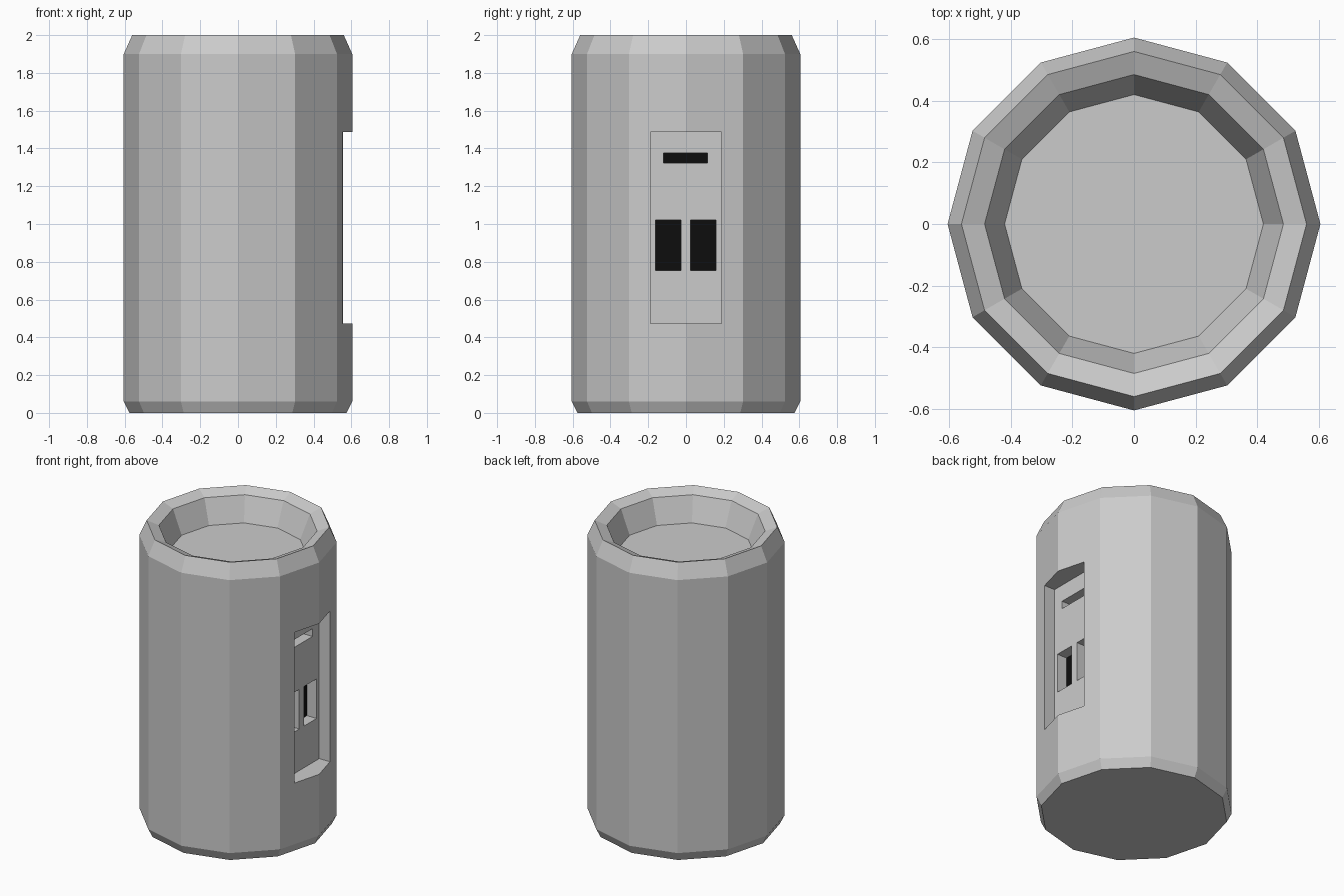
import bpy, bmesh, math

if "Cube" in bpy.data.objects:
    bpy.data.objects.remove(bpy.data.objects["Cube"])

SIDES = 12


def material(name, rgb):
    m = bpy.data.materials.new(name)
    m.diffuse_color = (*rgb, 1)
    m.use_nodes = True
    m.node_tree.nodes["Principled BSDF"].inputs["Base Color"].default_value = m.diffuse_color
    return m


grey = material("grey_metal", (0.6, 0.6, 0.6))
black = material("black_opening", (0.004, 0.004, 0.004))


def add_object(name, bm):
    bmesh.ops.recalc_face_normals(bm, faces=bm.faces)
    me = bpy.data.meshes.new(name)
    bm.to_mesh(me)
    bm.free()
    ob = bpy.data.objects.new(name, me)
    bpy.context.collection.objects.link(ob)
    return ob


def lathe(name, profile):
    """Faceted closed body from (radius, height) rings."""
    bm = bmesh.new()
    rings = []
    for r, z in profile:
        rings.append([bm.verts.new((r * math.cos(math.tau * i / SIDES),
                                    r * math.sin(math.tau * i / SIDES), z))
                      for i in range(SIDES)])
    for a, b in zip(rings, rings[1:]):
        for i in range(SIDES):
            j = (i + 1) % SIDES
            bm.faces.new((a[i], a[j], b[j], b[i]))
    bm.faces.new(rings[0])
    bm.faces.new(rings[-1])
    return add_object(name, bm)


def box_cutter(name, x, y, z):
    bm = bmesh.new()
    bmesh.ops.create_cube(bm, size=1)
    for v in bm.verts:
        v.co = [lo if c < 0 else hi for c, (lo, hi) in zip(v.co, (x, y, z))]
    return add_object(name, bm)


# Canister: chamfered foot, straight wall, rim, dished top
body = lathe("canister_body", [(0.575, 0), (0.605, 0.06), (0.605, 1.90), (0.56, 2.0),
                               (0.485, 1.97), (0.42, 1.81)])
body.data.materials.append(grey)
body.data.materials.append(black)

# Recessed panel, then one slot and two windows cut into it
PANEL_X, BACK_X = 0.475, 0.403
cutters = [box_cutter("panel_cutter", (PANEL_X, 0.8), (-0.189, 0.187), (0.472, 1.488)),
           box_cutter("slot_cutter", (BACK_X, 0.52), (-0.118, 0.115), (1.323, 1.375))]
for side, y in (("left", (-0.161, -0.026)), ("right", (0.024, 0.159))):
    cutters.append(box_cutter(side + "_window_cutter", (BACK_X, 0.52), y, (0.753, 1.02)))

for c in cutters:
    c.hide_render = True
    mod = body.modifiers.new(c.name, 'BOOLEAN')
    mod.operation = 'DIFFERENCE'
    mod.solver = 'EXACT'
    mod.object = c

# Bake the cuts and remove the helpers
bpy.context.view_layer.update()
deps = bpy.context.evaluated_depsgraph_get()
mesh = bpy.data.meshes.new_from_object(body.evaluated_get(deps))
body.modifiers.clear()
body.data = mesh
for c in cutters:
    bpy.data.objects.remove(c)

# Black on the back faces of the openings only
mesh.materials.clear()
mesh.materials.append(grey)
mesh.materials.append(black)
for p in mesh.polygons:
    p.use_smooth = False
    is_back = p.normal.x > 0.99 and abs(p.center.x - BACK_X) < 0.005
    p.material_index = 1 if is_back else 0
